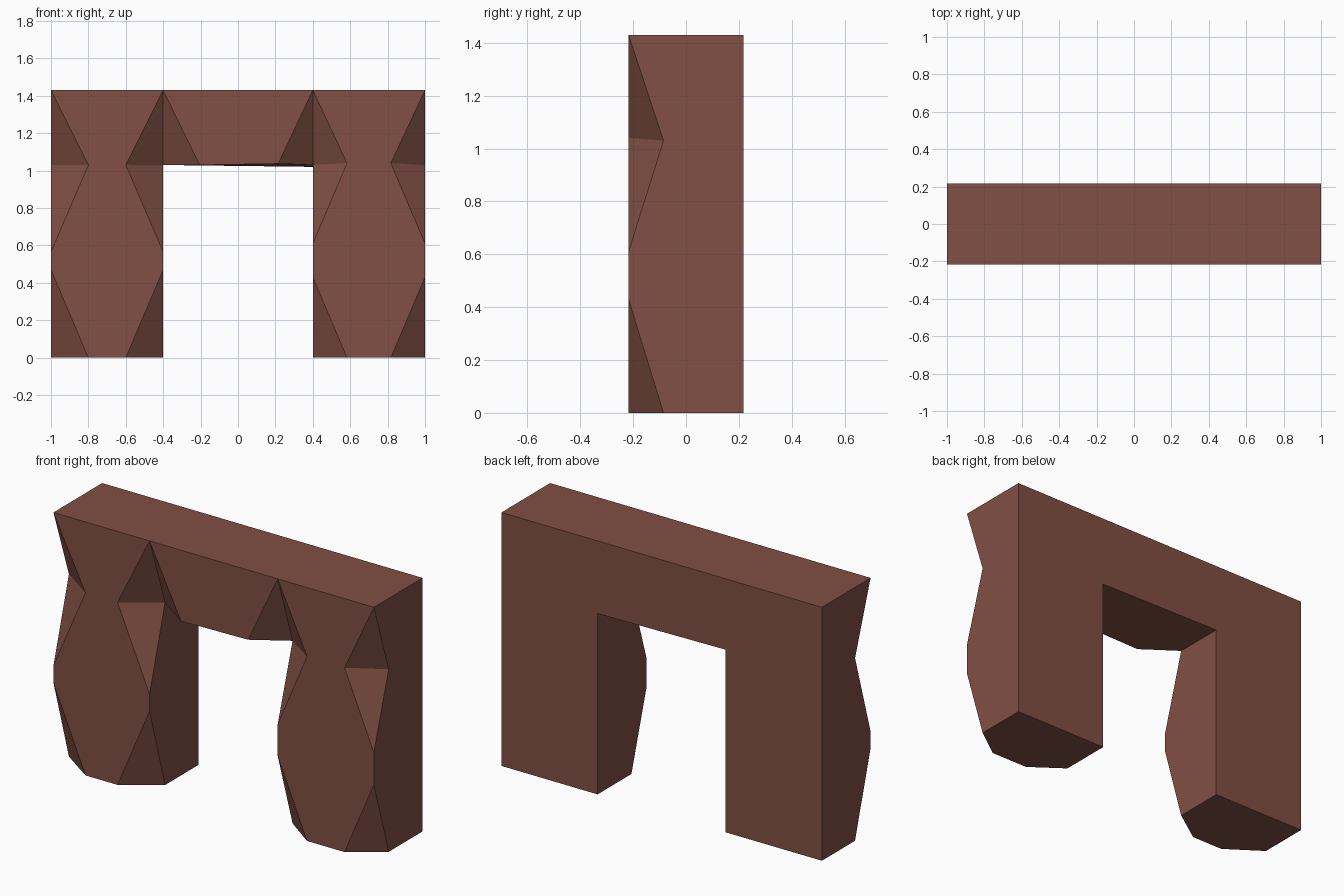
import bpy
import bmesh

if "Cube" in bpy.data.objects:
    bpy.data.objects.remove(bpy.data.objects["Cube"])

TOP, FRONT, BACK = 1.43, -0.217, 0.217
bm = bmesh.new()


def face(*verts):
    bm.faces.new(verts)


def chamfered_edge(x, inward, cut, notch_z, depth, upper, lower):
    """Points of one vertical front edge with an upper notch and a tapered foot."""
    pts = dict(
        apex=(x, FRONT, TOP), notch=(x + inward * cut, FRONT, notch_z),
        side=(x, FRONT + depth, 1.03), upper=(x, FRONT, upper),
        lower=(x, FRONT, lower), foot=(x + inward * cut, FRONT, 0),
        foot_side=(x, FRONT + depth, 0), back=(x, BACK, 0))
    v = {k: bm.verts.new(p) for k, p in pts.items()}
    face(v["apex"], v["notch"], v["side"])
    face(v["notch"], v["upper"], v["side"])
    face(v["lower"], v["foot"], v["foot_side"])
    return v


def leg(s, cut, notch_z, depth, upper, lower, lintel_x, lintel_z, soffit_z):
    """One leg, plus the notch it shares with the lintel."""
    o = chamfered_edge(s, -s, cut, notch_z, depth, upper, lower)
    i = chamfered_edge(s * 0.4, s, cut, notch_z, depth, upper, lower)
    o["top"] = bm.verts.new((s, BACK, TOP))
    i["top"] = bm.verts.new((s * 0.4, BACK, soffit_z))
    i["lintel"] = bm.verts.new((s * lintel_x, FRONT, lintel_z))
    # front, lintel notch and underside of the foot
    outline = ["apex", "notch", "upper", "lower", "foot"]
    face(*[o[k] for k in outline], *[i[k] for k in reversed(outline)])
    face(i["apex"], i["lintel"], i["side"])
    face(*[o[k] for k in ("foot", "foot_side", "back")],
         *[i[k] for k in ("back", "foot_side", "foot")])
    # outer and inner sides
    side = ["side", "upper", "lower", "foot_side", "back", "top"]
    face(o["apex"], *[o[k] for k in side])
    face(*[i[k] for k in side])
    return o, i


lo, li = leg(-1, 0.20, 1.03, 0.138, 0.565, 0.47, 0.205, 1.03, 1.03)
ro, ri = leg(1, 0.183, 1.04, 0.132, 0.61, 0.43, 0.215, 1.037, 1.02)

# lintel front and underside, full top and full back
face(li["apex"], li["lintel"], ri["lintel"], ri["apex"])
face(li["top"], li["side"], li["lintel"], ri["lintel"], ri["side"], ri["top"])
face(lo["apex"], li["apex"], ri["apex"], ro["apex"], ro["top"], lo["top"])
face(lo["top"], lo["back"], li["back"], li["top"],
     ri["top"], ri["back"], ro["back"], ro["top"])
bmesh.ops.recalc_face_normals(bm, faces=bm.faces[:])

mesh = bpy.data.meshes.new("stone_arch")
bm.to_mesh(mesh)
bm.free()
arch = bpy.data.objects.new("stone_arch", mesh)
bpy.context.collection.objects.link(arch)

# reddish brown colour
mat = bpy.data.materials.new("brown_stone")
mat.diffuse_color = (0.22, 0.08, 0.058, 1)
mat.use_nodes = True
mat.node_tree.nodes["Principled BSDF"].inputs["Base Color"].default_value = mat.diffuse_color
mesh.materials.append(mat)
